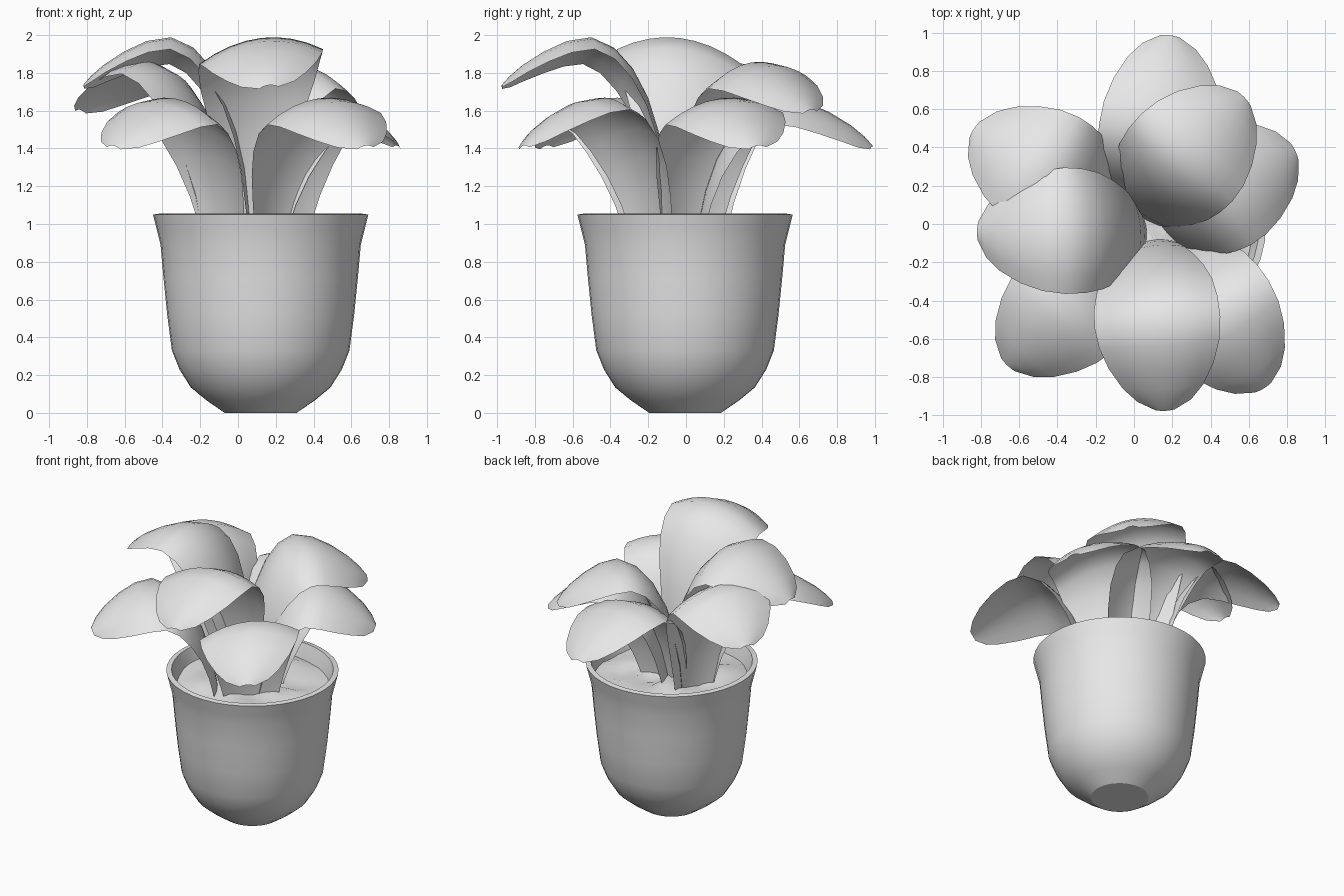
import bpy, bmesh, math, random
from mathutils import Vector

random.seed(4)
cube = bpy.data.objects.get("Cube")
if cube:
    bpy.data.objects.remove(cube)

grey = bpy.data.materials.new("plain_grey")
grey.use_nodes = True
grey.diffuse_color = (0.8, 0.8, 0.8, 1)
grey.node_tree.nodes["Principled BSDF"].inputs["Base Color"].default_value = (0.8, 0.8, 0.8, 1)

POT = Vector((0.12, -0.005, 0))
UP = Vector((0, 0, 1))
SIDES = 40


def finish(name, bm, angle):
    mesh = bpy.data.meshes.new(name)
    bm.to_mesh(mesh)
    bm.free()
    mesh.materials.append(grey)
    ob = bpy.data.objects.new(name, mesh)
    bpy.context.collection.objects.link(ob)
    bpy.ops.object.select_all(action="DESELECT")
    ob.select_set(True)
    bpy.context.view_layer.objects.active = ob
    bpy.ops.object.shade_smooth_by_angle(angle=math.radians(angle))


def lathe(name, profile, angle, bump=0):
    """Revolve (radius, height) points about the pot axis and cap the ends."""
    bm = bmesh.new()
    rings = []
    for r, z in profile:
        ring = []
        for i in range(SIDES):
            a = math.tau * i / SIDES
            wave = bump * (math.sin(3 * a + 9 * r) + math.sin(5 * a - 14 * r) + random.uniform(-0.4, 0.4))
            ring.append(bm.verts.new(POT + Vector((r * math.cos(a), r * math.sin(a), z + wave))))
        rings.append(ring)
    for low, high in zip(rings, rings[1:]):
        for i in range(SIDES):
            j = (i + 1) % SIDES
            bm.faces.new((low[i], low[j], high[j], high[i]))
    bm.faces.new(rings[0][::-1])
    bm.faces.new(rings[-1])
    finish(name, bm, angle)


# Pot: bell-shaped wall, flared lip, inner wall below the lip
lathe("pot", [(0.19, 0), (0.285, 0.065), (0.37, 0.135), (0.43, 0.23), (0.47, 0.33),
              (0.495, 0.52), (0.515, 0.72), (0.53, 0.89), (0.55, 0.97), (0.57, 1.05),
              (0.535, 1.055), (0.51, 0.97), (0.49, 0.86)], 30)

# Soil: uneven disc inside the pot
lathe("soil", [(0.51, 0.94), (0.43, 0.955), (0.34, 0.96), (0.25, 0.965), (0.16, 0.96), (0.07, 0.965)],
      60, 0.01)

# Shared leaf shape: distance outward, height, half width
RIB = [(0.05, 0.88, 0.1), (0.065, 1.1, 0.14), (0.085, 1.3, 0.175), (0.125, 1.5, 0.22),
       (0.18, 1.67, 0.265), (0.26, 1.82, 0.305), (0.36, 1.93, 0.325), (0.48, 1.985, 0.33),
       (0.61, 1.965, 0.315), (0.73, 1.91, 0.275), (0.84, 1.84, 0.21), (0.91, 1.78, 0.14),
       (0.95, 1.735, 0.05)]
COLUMNS = 8


def leaf(name, x, y, azimuth, reach, drop, roll=0.12):
    """Arched blade on a channelled stalk that rises and bends outward."""
    a = math.radians(azimuth)
    out = Vector((math.cos(a), math.sin(a), 0))
    side = Vector((-math.sin(a), math.cos(a), 0))
    bm = bmesh.new()
    rows = []
    for k, (r, z, half) in enumerate(RIB):
        before, after = RIB[max(k - 1, 0)], RIB[min(k + 1, len(RIB) - 1)]
        tangent = (out * (after[0] - before[0]) + UP * (after[1] - before[1])).normalized()
        fold = (tangent.cross(side) + 1.3 * UP).normalized()
        centre = Vector((x, y, z - drop)) + out * (r * reach / 0.95)
        row = []
        for c in range(COLUMNS + 1):
            u = 2 * c / COLUMNS - 1
            offset = half * (roll * u - 0.3 * u * u)
            row.append(bm.verts.new(centre + side * (u * half) + fold * offset))
        rows.append(row)
    for low, high in zip(rows, rows[1:]):
        for c in range(COLUMNS):
            bm.faces.new((low[c], high[c], high[c + 1], low[c + 1]))
    finish(name, bm, 60)


# Top tier
leaf("front_top_leaf", 0.08, -0.03, 275, 0.95, 0)
leaf("right_top_leaf", 0.12, -0.035, 180, 0.94, 0)
# Middle tier
leaf("back_left_middle_leaf", -0.04, 0.02, 46, 0.89, 0.13)
leaf("back_right_middle_leaf", -0.05, 0.04, 150, 0.91, 0.13)
# Low tier
leaf("back_low_leaf", 0.1, -0.03, 85, 1.02, 0.32)
leaf("left_low_leaf", 0.06, -0.02, 27, 0.88, 0.32)
leaf("front_left_low_leaf", 0.17, -0.08, 303, 0.93, 0.32)
leaf("front_right_low_leaf", 0.0, -0.1, 224, 0.92, 0.32, -0.12)
